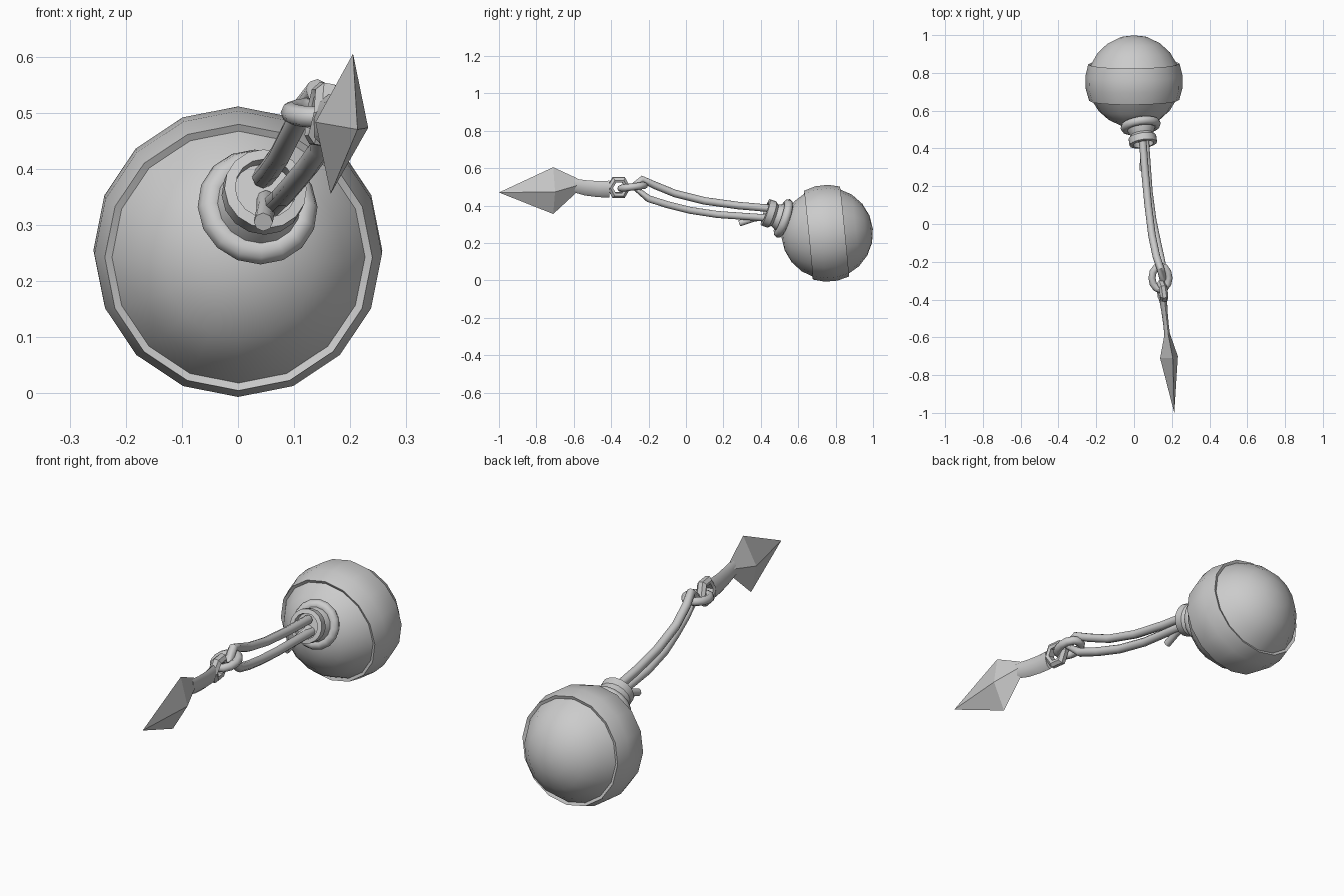
import bpy, bmesh, math
from mathutils import Vector, Matrix

cube = bpy.data.objects.get("Cube")
if cube:
    bpy.data.objects.remove(cube)

grey = bpy.data.materials.new("plain_grey")
GREY = (0.6, 0.6, 0.6, 1)
grey.use_nodes = True
grey.diffuse_color = GREY
grey.node_tree.nodes["Principled BSDF"].inputs["Base Color"].default_value = GREY


def activate(obj):
    bpy.ops.object.select_all(action='DESELECT')
    obj.select_set(True)
    bpy.context.view_layer.objects.active = obj


def finish(name, bm, smooth=None):
    bmesh.ops.remove_doubles(bm, verts=bm.verts, dist=0.0005)
    bmesh.ops.recalc_face_normals(bm, faces=bm.faces)
    mesh = bpy.data.meshes.new(name)
    bm.to_mesh(mesh)
    bm.free()
    obj = bpy.data.objects.new(name, mesh)
    bpy.context.collection.objects.link(obj)
    mesh.materials.append(grey)
    if smooth:
        activate(obj)
        bpy.ops.object.shade_smooth_by_angle(angle=math.radians(smooth))
    return obj


def lathe(name, profile, origin, axis, sides, smooth, closed=False):
    """Spin (radius, distance) points around an axis."""
    bm = bmesh.new()
    points = profile + profile[:1] if closed else profile
    verts = [bm.verts.new((r, 0, t)) for r, t in points]
    edges = [bm.edges.new(pair) for pair in zip(verts, verts[1:])]
    bmesh.ops.spin(bm, geom=verts + edges, cent=(0, 0, 0), axis=(0, 0, 1),
                   angle=math.tau, steps=sides)
    turn = Vector(axis).to_track_quat('Z', 'Y').to_matrix().to_4x4()
    bm.transform(Matrix.Translation(origin) @ turn)
    return finish(name, bm, smooth)


def tube(name, points, radius, cyclic=False):
    curve = bpy.data.curves.new(name, 'CURVE')
    curve.dimensions = '3D'
    curve.bevel_depth = radius
    curve.bevel_resolution = 2
    curve.use_fill_caps = True
    spline = curve.splines.new('POLY')
    spline.points.add(len(points) - 1)
    for p, co in zip(spline.points, points):
        p.co = (*co, 1)
    spline.use_cyclic_u = cyclic
    obj = bpy.data.objects.new(name, curve)
    bpy.context.collection.objects.link(obj)
    activate(obj)
    bpy.ops.object.convert(target='MESH')
    obj = bpy.context.object
    obj.data.materials.clear()
    obj.data.materials.append(grey)
    bpy.ops.object.shade_smooth_by_angle(angle=math.radians(50))


def loft(name, sections, smooth=None):
    """Join rings of equal point count; a one-point ring makes a tip."""
    bm = bmesh.new()
    rings = [[bm.verts.new(p) for p in s] for s in sections]
    for a, b in zip(rings, rings[1:]):
        n = max(len(a), len(b))
        for i in range(n):
            j = (i + 1) % n
            quad = [a[i % len(a)], a[j % len(a)], b[j % len(b)], b[i % len(b)]]
            bm.faces.new(list(dict.fromkeys(quad)))
    for ring in (rings[0], rings[-1]):
        if len(ring) > 2:
            bm.faces.new(ring)
    return finish(name, bm, smooth)


# Ball with a raised band round its middle
def arc(radius, start, end, steps):
    for i in range(steps + 1):
        a = math.radians(start + (end - start) * i / steps)
        yield (radius * math.sin(a), -radius * math.cos(a))


BALL = Vector((0, 0.755, 0.252))
ball_profile = [*arc(0.245, 0, 69, 4), *arc(0.259, 69, 113, 3), *arc(0.245, 113, 180, 4)]
lathe("ball", ball_profile, BALL, (0.01, -1, -0.1), 16, 35)

# Neck collar and its thick ring
NECK = (0.14, -0.94, 0.32)
lathe("collar", [(0.09, 0.2), (0.075, 0.27), (0.06, 0.3), (0.074, 0.315), (0.074, 0.352),
                 (0.055, 0.355), (0.055, 0.325), (0, 0.325)], BALL, NECK, 16, 40)
ring_profile = [(0.084 + 0.024 * math.cos(i * math.tau / 8),
                 0.25 + 0.024 * math.sin(i * math.tau / 8)) for i in range(8)]
lathe("neck_ring", ring_profile, BALL, NECK, 16, 60, closed=True)

# Long bent link: two rods meeting beyond the small ring
tube("long_link", [(0.045, 0.45, 0.385), (0.058, 0.28, 0.4), (0.075, 0.1, 0.425),
                   (0.095, -0.06, 0.465), (0.118, -0.17, 0.51), (0.14, -0.235, 0.54),
                   (0.152, -0.285, 0.505), (0.147, -0.2, 0.437), (0.125, -0.1, 0.405),
                   (0.1, 0.02, 0.375), (0.08, 0.17, 0.352), (0.06, 0.45, 0.333)], 0.02)
tube("link_stub", [(0.05, 0.45, 0.345), (0.05, 0.36, 0.33), (0.045, 0.285, 0.305)], 0.017)

# Small flat ring
tube("small_ring", [(0.14 + 0.045 * math.cos(a), -0.285 + 0.063 * math.sin(a),
                     0.5 + 0.008 * math.sin(a))
                    for a in (i * math.tau / 12 for i in range(12))], 0.019, cyclic=True)

# Six-sided eye at the back of the spear
eye_profile = [(0.033, -0.017), (0.048, -0.022), (0.064, -0.01),
               (0.064, 0.01), (0.048, 0.022), (0.033, 0.017)]
lathe("spear_eye", eye_profile, (0.15, -0.36, 0.497), (1, 0.14, -0.16), 6, 30, closed=True)


# Flat shaft, slim in the middle
def oval(x, y, z, wide, high):
    return [(x + wide * math.cos(a) + 0.16 * high * math.sin(a), y, z + high * math.sin(a))
            for a in (i * math.tau / 8 for i in range(8))]


loft("spear_shaft", [oval(0.155, -0.41, 0.488, 0.02, 0.045), oval(0.162, -0.47, 0.488, 0.016, 0.043),
                     oval(0.17, -0.54, 0.495, 0.014, 0.041),
                     oval(0.177, -0.6, 0.508, 0.016, 0.037)], 50)

# Diamond spear head
loft("spear_head", [
    [(0.18, -0.58, 0.545), (0.19, -0.58, 0.508), (0.172, -0.58, 0.475), (0.162, -0.58, 0.512)],
    [(0.205, -0.71, 0.605), (0.232, -0.7, 0.473), (0.165, -0.71, 0.355), (0.138, -0.71, 0.483)],
    [(0.213, -1, 0.47)]])
